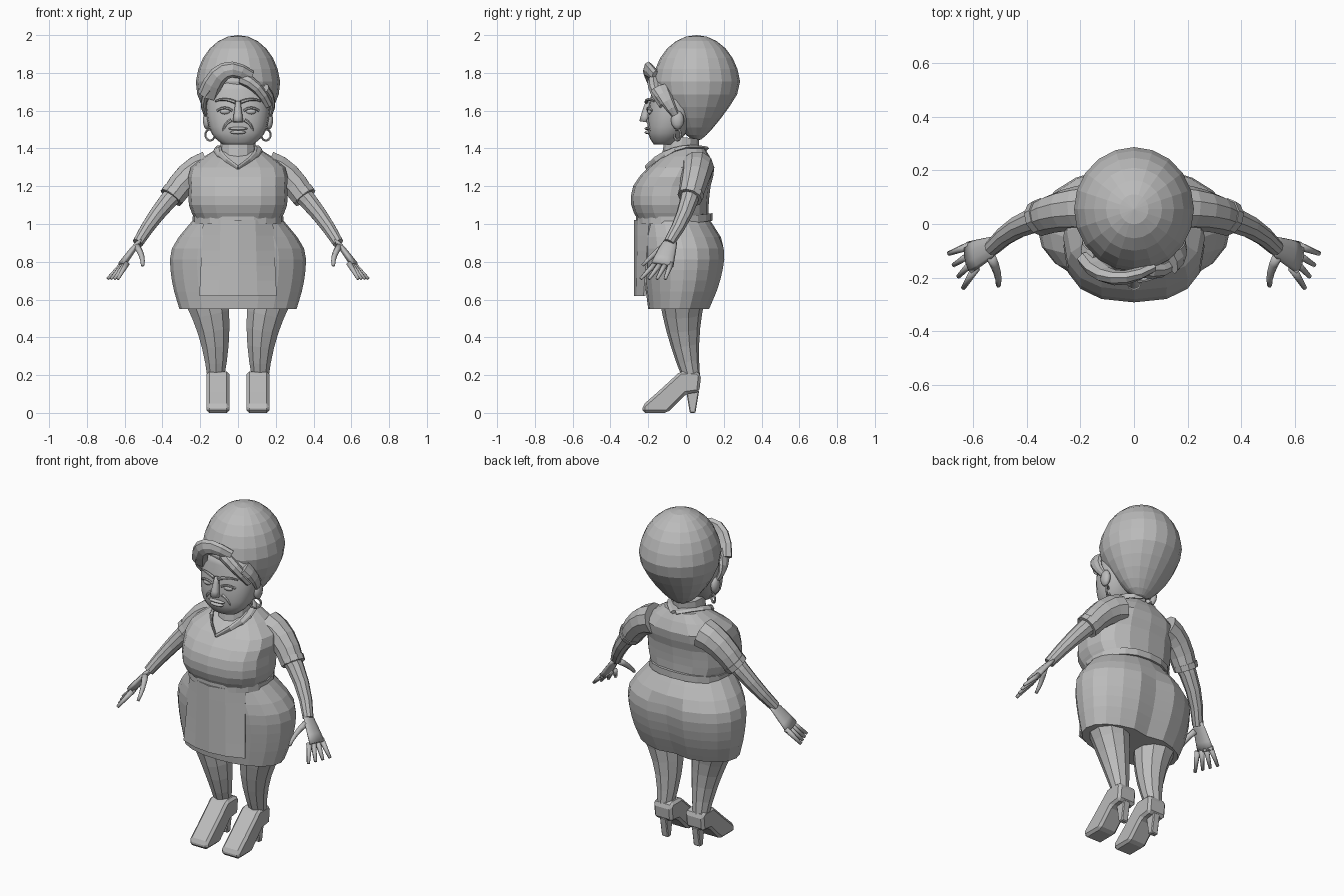
import bpy
import bmesh
import math
from mathutils import Vector

default_cube = bpy.data.objects.get("Cube")
if default_cube:
    bpy.data.objects.remove(default_cube, do_unlink=True)

# One plain grey clay colour for the whole figure
clay = bpy.data.materials.new("grey_clay")
clay.use_nodes = True
clay_colour = (.5, .5, .5, 1)
clay.diffuse_color = clay_colour
clay.node_tree.nodes["Principled BSDF"].inputs["Base Color"].default_value = clay_colour


def finish(name, bm, smooth=False):
    """Turn a bmesh into a named, coloured object."""
    bmesh.ops.recalc_face_normals(bm, faces=bm.faces)
    mesh = bpy.data.meshes.new(name)
    bm.to_mesh(mesh)
    bm.free()
    mesh.materials.append(clay)
    for face in mesh.polygons:
        face.use_smooth = smooth
    obj = bpy.data.objects.new(name, mesh)
    bpy.context.collection.objects.link(obj)
    return obj


def bridge(bm, first, second, closed=True):
    """Fill the strip between two rows of vertices with quads."""
    for i in range(len(first) if closed else len(first) - 1):
        j = (i + 1) % len(first)
        bm.faces.new((first[i], first[j], second[j], second[i]))


def loft(name, rings, smooth=False):
    """Skin a list of equal-sized rings and cap both ends."""
    bm = bmesh.new()
    loops = [[bm.verts.new(point) for point in ring] for ring in rings]
    for lower, upper in zip(loops, loops[1:]):
        bridge(bm, lower, upper)
    bm.faces.new(loops[0])
    bm.faces.new(loops[-1])
    return finish(name, bm, smooth)


def blend(before, start, end, after, t):
    """Pass a smooth curve through the two middle values."""
    pull_out, pull_in = (end - before) / 2, (after - start) / 2
    rise = t * t * (3 - 2 * t)
    return (start + (end - start) * rise + pull_out * t * (1 - t) ** 2
            - pull_in * t * t * (1 - t))


def rounded(value, squareness):
    return math.copysign(abs(value) ** squareness, value)


def body(name, keys, sides=20, steps=2, squareness=1, smooth=False):
    """Stack smoothly blended rings, each key being height, front, back, half width."""
    keys = [Vector(key) for key in keys]
    padded = [keys[0], *keys, keys[-1]]
    rows = [blend(*padded[i:i + 4], step / steps)
            for i in range(len(keys) - 1) for step in range(steps)] + [keys[-1]]
    rings = []
    for height, front, back, half in rows:
        ring = []
        for i in range(sides):
            angle = math.tau * i / sides
            ring.append((half * rounded(math.cos(angle), squareness),
                         (front + back) / 2 + (back - front) / 2 * rounded(math.sin(angle), squareness),
                         height))
        rings.append(ring)
    return loft(name, rings, smooth)


def tube(name, start, end, through=None, thick=.1, thin=.1, flat=1, sides=8,
         steps=4, across=(0, 1, 0), mirror=1, smooth=False):
    """Sweep a tapering ellipse along a curve through up to three points."""
    start, end = Vector(start), Vector(end)
    middle = Vector(through) if through else (start + end) / 2
    points = []
    for i in range(steps + 1):
        t = i / steps
        point = start * (1 - t) * (1 - 2 * t) + middle * 4 * t * (1 - t) + end * t * (2 * t - 1)
        point.x *= mirror
        points.append(point)
    rings = []
    for i, point in enumerate(points):
        tangent = (points[min(i + 1, steps)] - points[max(i - 1, 0)]).normalized()
        u = Vector(across)
        u = (u - tangent * u.dot(tangent)).normalized()
        v = tangent.cross(u) * flat
        radius = thick + (thin - thick) * i / steps
        angles = [math.tau * k / sides for k in range(sides)]
        rings.append([point + (u * math.cos(a) + v * math.sin(a)) * radius for a in angles])
    return loft(name, rings, smooth)


def ball(name, centre, size, segments=10, smooth=True):
    bm = bmesh.new()
    bmesh.ops.create_uvsphere(bm, u_segments=segments, v_segments=segments * 2 // 3, radius=1)
    bmesh.ops.scale(bm, vec=size, verts=bm.verts)
    bmesh.ops.translate(bm, vec=centre, verts=bm.verts)
    return finish(name, bm, smooth)


def prism(name, outline, centre_x, half, bevel):
    """Extrude a side outline across x, then soften the edges."""
    obj = loft(name, [[(centre_x + side * half, y, z) for y, z in outline] for side in (-1, 1)])
    soften = obj.modifiers.new("soft_edges", "BEVEL")
    soften.width = bevel
    soften.segments = 1


# Tall egg-shaped hairdo, drawn in and back toward the nape
hair_centre = Vector((0, .055, 1.72))
hairdo = ball("hairdo", hair_centre, (.225, .233, .28), segments=20, smooth=False)
for vert in hairdo.data.vertices:
    drop = max(0, hair_centre.z - vert.co.z)
    vert.co.x *= 1 - drop
    vert.co.y = hair_centre.y + (vert.co.y - hair_centre.y) * (1 - 2 * drop)

# Head, neck, nose and lips
body("head", [(1.42, -.17, -.06, .08), (1.48, -.2, 0, .14), (1.6, -.2, .07, .17),
              (1.75, -.17, .1, .16)], steps=3, squareness=.85, smooth=True)
tube("neck", start=(0, -.04, 1.28), end=(0, -.02, 1.46), thick=.1, thin=.09, sides=12, steps=2)
tube("nose", start=(0, -.2, 1.65), through=(0, -.21, 1.6), end=(0, -.22, 1.54),
     thick=.012, thin=.028, across=(1, 0, 0), smooth=True)
ball("upper_lip", (0, -.2, 1.505), (.055, .02, .009))
ball("lower_lip", (0, -.2, 1.485), (.045, .02, .01))

# Swept quiff and fringe at the hairline
tube("quiff", start=(-.16, -.13, 1.68), through=(-.07, -.2, 1.81), end=(.065, -.16, 1.78),
     thick=.035, thin=.022, flat=1.6, steps=6)
tube("fringe", start=(.02, -.16, 1.77), through=(.1, -.17, 1.72), end=(.16, -.12, 1.63),
     thick=.035, thin=.025)

# Blouse, with the bust overhanging the waist
body("blouse", [(1.03, -.26, .12, .23), (1.1, -.29, .12, .26), (1.2, -.28, .13, .26),
                (1.3, -.2, .15, .25), (1.4, -.07, .1, .11)], sides=16, squareness=.8)

# Waistband, rising toward the back
waistband = body("apron_waistband", [(1, -.265, .14, .24), (1.04, -.265, .14, .24)],
                 steps=1, squareness=.9)
for vert in waistband.data.vertices:
    vert.co.z += max(vert.co.y, 0) / 8

# Skirt with a soft crease behind
skirt = body("skirt", [(.55, -.2, .13, .31), (.7, -.22, .19, .35), (.87, -.24, .21, .35),
                       (1.03, -.24, .12, .23)], steps=3, squareness=.95)
for vert in skirt.data.vertices:
    if vert.co.y > .1 and abs(vert.co.x) < .04 and vert.co.z < .9:
        vert.co.y -= .025

# Apron panel curving round the front
bm = bmesh.new()
rows = []
for i in range(6):
    t = i / 5
    rows.append([bm.verts.new(((.185 + .02 * t) * u, -.275 + (.08 - .03 * t) * u * u, 1.02 - .4 * t))
                 for u in (-1, -.5, 0, .5, 1)])
for upper, lower in zip(rows, rows[1:]):
    bridge(bm, upper, lower, closed=False)
apron = finish("apron_panel", bm)
apron.modifiers.new("cloth_thickness", "SOLIDIFY").thickness = .01

# Side outlines of the high-heeled shoe
shoe_outline = [(-.23, 0), (-.1, 0), (0, .1), (.07, .11), (.08, .2), (.06, .22),
                (-.03, .22), (-.15, .11), (-.23, .04)]
heel_outline = [(.02, 0), (.05, 0), (.07, .12), (0, .12)]

# Everything that comes in pairs
for side, s in (("left_", 1), ("right_", -1)):
    # Eyes, brows, cheeks and ears
    ball(side + "eye", (s * .068, -.19, 1.595), (.03, .015, .015))
    tube(side + "eyelid", start=(.03, -.2, 1.6), through=(.07, -.2, 1.615), end=(.11, -.18, 1.6),
         thick=.007, thin=.007, sides=6, across=(0, 0, 1), mirror=s)
    tube(side + "brow", start=(.015, -.21, 1.645), through=(.07, -.2, 1.66), end=(.12, -.17, 1.65),
         thick=.01, thin=.005, sides=6, across=(0, 0, 1), mirror=s)
    tube(side + "cheek_fold", start=(.035, -.2, 1.55), through=(.065, -.195, 1.525),
         end=(.08, -.18, 1.485), thick=.01, thin=.006, sides=6, across=(1, 0, 0), mirror=s)
    ball(side + "ear", (s * .165, -.045, 1.55), (.022, .035, .05))

    # Hair lock over the temple and hoop earring
    tube(side + "hair_lock", start=(.14, -.14, 1.72), through=(.18, -.1, 1.65), end=(.17, -.055, 1.575),
         thick=.05, thin=.02, flat=.5, mirror=s)
    bpy.ops.mesh.primitive_torus_add(location=(s * .148, -.045, 1.472), rotation=(math.pi / 2, 0, s * .6),
                                     major_radius=.03, minor_radius=.006,
                                     major_segments=14, minor_segments=6)
    hoop = bpy.context.object
    hoop.name = side + "hoop_earring"
    hoop.data.materials.append(clay)

    # Collar running from the neckline point to the nape
    tube(side + "collar", start=(0, -.21, 1.295), through=(.11, -.06, 1.395), end=(0, .1, 1.4),
         thick=.015, thin=.03, flat=.4, sides=6, steps=6, across=(.6 * s, .7, 0), mirror=s)

    # Sleeve, hem and bare arm
    tube(side + "sleeve", start=(.16, .06, 1.3), through=(.26, .05, 1.25), end=(.35, .02, 1.14),
         thick=.09, thin=.065, sides=10, mirror=s)
    tube(side + "sleeve_hem", start=(.335, .03, 1.165), end=(.355, .02, 1.14),
         thick=.07, thin=.068, sides=10, steps=1, mirror=s)
    tube(side + "arm", start=(.31, .03, 1.19), through=(.43, -.01, 1.05), end=(.53, -.09, .9),
         thick=.055, thin=.03, sides=10, mirror=s)

    # Hand with fanned fingers and thumb
    tube(side + "palm", start=(.52, -.08, .91), through=(.56, -.1, .86), end=(.615, -.125, .785),
         thick=.035, thin=.06, flat=.35, sides=10, mirror=s, smooth=True)
    for i, finger in enumerate(("little", "ring", "middle", "index")):
        tube(side + finger + "_finger", start=(.61 - .007 * i, -.08 - .028 * i, .79),
             end=(.69 - .018 * i, -.11 - .043 * i, .71),
             thick=.017, thin=.009, sides=6, steps=2, mirror=s, smooth=True)
    tube(side + "thumb", start=(.535, -.12, .88), through=(.51, -.18, .83), end=(.505, -.23, .78),
         thick=.02, thin=.009, sides=6, across=(1, 0, 0), mirror=s, smooth=True)

    # Tapering leg and high-heeled shoe
    tube(side + "leg", start=(.165, -.02, .6), through=(.125, -.01, .4), end=(.118, .03, .18),
         thick=.12, thin=.045, sides=10, steps=5, mirror=s)
    prism(side + "shoe", shoe_outline, centre_x=s * .106, half=.06, bevel=.02)
    prism(side + "shoe_heel", heel_outline, centre_x=s * .106, half=.022, bevel=.005)
